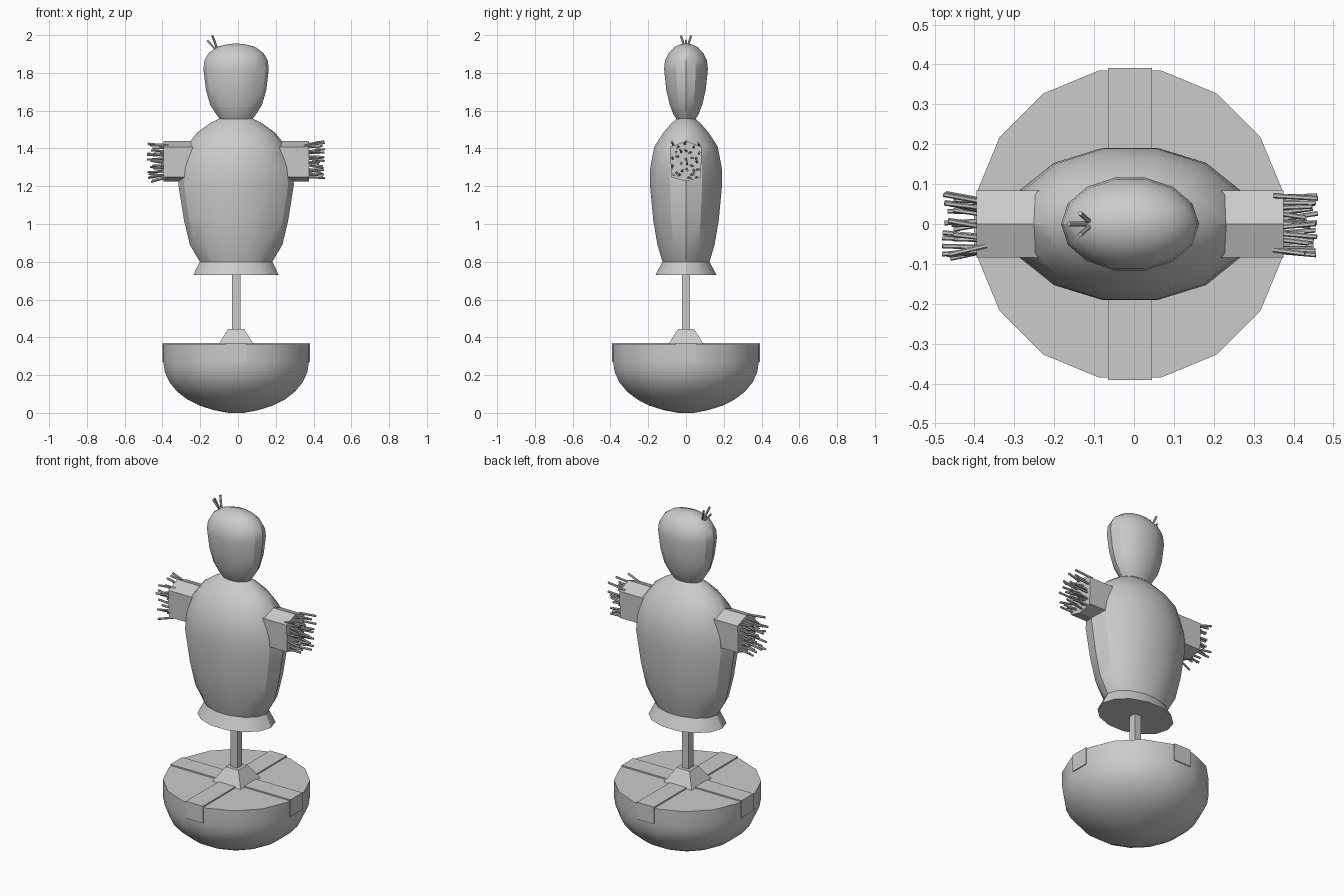
import bpy, bmesh, math, random
from mathutils import Vector

if "Cube" in bpy.data.objects:
    bpy.data.objects.remove(bpy.data.objects["Cube"])

random.seed(4)
CX = -0.01  # centre line of the figure


def finish(name, bm, smooth=None):
    bmesh.ops.recalc_face_normals(bm, faces=bm.faces)
    me = bpy.data.meshes.new(name)
    bm.to_mesh(me)
    bm.free()
    ob = bpy.data.objects.new(name, me)
    bpy.context.collection.objects.link(ob)
    if smooth:
        bpy.ops.object.select_all(action='DESELECT')
        ob.select_set(True)
        bpy.context.view_layer.objects.active = ob
        bpy.ops.object.shade_smooth_by_angle(angle=math.radians(smooth))
    return ob


def skin(bm, rings):
    """Bridge rings of points and cap both ends."""
    vs = [[bm.verts.new(p) for p in r] for r in rings]
    n = len(vs[0])
    for a, b in zip(vs, vs[1:]):
        for i in range(n):
            j = (i + 1) % n
            bm.faces.new((a[i], a[j], b[j], b[i]))
    bm.faces.new(vs[0][::-1])
    bm.faces.new(vs[-1])


def lathe(name, profile, sides, start=0.0, smooth=None):
    """Elliptical lathe; profile rows are (rx, ry, z)."""
    bm = bmesh.new()
    angles = [start + 2 * math.pi * i / sides for i in range(sides)]
    skin(bm, [[(CX + rx * math.cos(a), ry * math.sin(a), z) for a in angles]
              for rx, ry, z in profile])
    return finish(name, bm, smooth)


def box(name, sx, sy, z0, z1):
    bm = bmesh.new()
    skin(bm, [[(CX + x * sx, y * sy, z) for x, y in ((-1, -1), (1, -1), (1, 1), (-1, 1))]
              for z in (z0, z1)])
    return finish(name, bm)


def straw(bm, a, b, r):
    a, b = Vector(a), Vector(b)
    q = (b - a).to_track_quat('Z', 'Y')
    skin(bm, [[p + q @ Vector((r * math.cos(t), r * math.sin(t), 0))
               for t in [math.pi * k / 3 for k in range(6)]] for p in (a, b)])


# Half-round base with a short vertical rim
bowl = []
for i in range(8):
    t = math.radians(6 + 84 * i / 7)
    bowl.append((0.393 * math.sin(t), 0.393 * math.sin(t), 0.27 - 0.268 * math.cos(t)))
bowl[0] = (bowl[0][0], bowl[0][1], 0.0)
bowl.append((0.393, 0.393, 0.363))
lathe("base", bowl, 16, math.pi / 16, smooth=30)

# Crossed straps, pole foot and pole
box("base_strap_front_back", 0.055, 0.391, 0.27, 0.371)
box("base_strap_sides", 0.391, 0.055, 0.27, 0.3705)
d = math.sqrt(2)
lathe("pole_foot", [(0.092 * d, 0.092 * d, 0.365), (0.042 * d, 0.042 * d, 0.445)], 4, math.pi / 4)
box("pole", 0.022, 0.022, 0.42, 0.80)

# Stuffed body with flared hem
lathe("body", [
    (0.226, 0.166, 0.73), (0.192, 0.128, 0.80), (0.245, 0.155, 0.89),
    (0.276, 0.178, 1.02), (0.306, 0.196, 1.21), (0.296, 0.194, 1.30),
    (0.265, 0.172, 1.41), (0.205, 0.122, 1.485), (0.135, 0.078, 1.535), (0.085, 0.046, 1.56),
], 14, smooth=30)

# Sack head
lathe("head", [
    (0.078, 0.045, 1.545), (0.105, 0.068, 1.58), (0.137, 0.088, 1.63), (0.160, 0.107, 1.71),
    (0.173, 0.119, 1.82), (0.168, 0.114, 1.865), (0.145, 0.094, 1.905),
    (0.100, 0.062, 1.938), (0.050, 0.030, 1.951), (0.012, 0.008, 1.955),
], 14, smooth=30)

# Sleeves with straw sticking out of the ends
section = [(0, 0.107), (0.084, 0.075), (0.078, -0.085), (0, -0.107), (-0.078, -0.085), (-0.084, 0.075)]
for side, s in (("left", -1), ("right", 1)):
    bm = bmesh.new()
    skin(bm, [[(CX + s * x, y, 1.333 + z) for y, z in section] for x in (0.20, 0.385)])
    finish(side + "_sleeve", bm)

    bm = bmesh.new()
    for row in range(6):
        for col in range(5):
            y = -0.062 + 0.031 * col + random.uniform(-0.01, 0.01)
            z = -0.078 + 0.031 * row + random.uniform(-0.01, 0.01)
            tip = (CX + s * random.uniform(0.435, 0.472),
                   y * 1.1 + random.uniform(-0.018, 0.018),
                   1.333 + z * 1.1 + random.uniform(-0.018, 0.018))
            straw(bm, (CX + s * 0.36, y, 1.333 + z), tip, 0.006)
    finish(side + "_hand_straw", bm)

# Tuft of straw on the head
bm = bmesh.new()
for tip in ((-0.163, 0, 1.972), (-0.135, 0.027, 1.997), (-0.135, -0.027, 1.997)):
    straw(bm, (-0.105, 0, 1.91), tip, 0.006)
finish("head_straw", bm)
